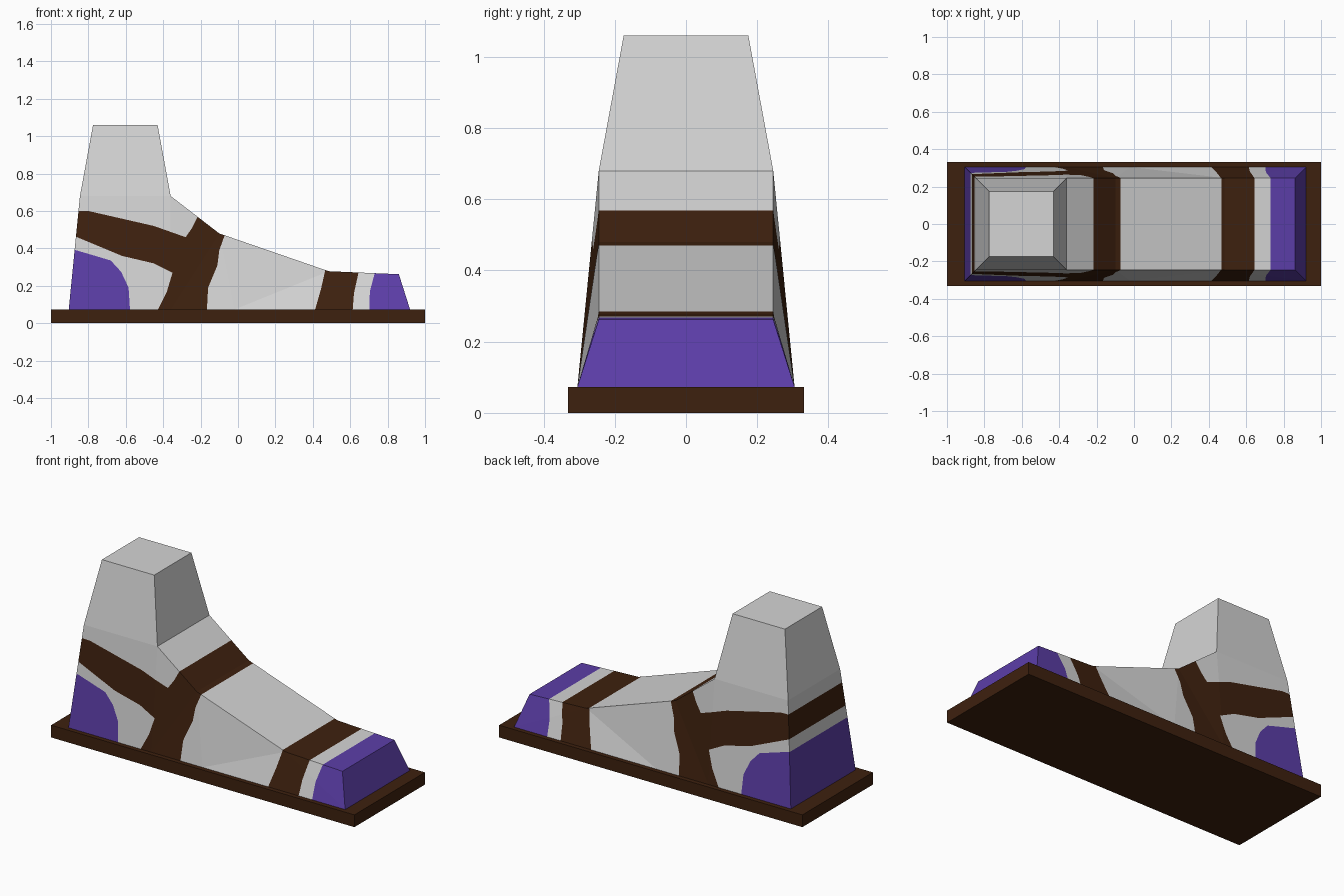
import bpy, bmesh
from mathutils import Vector

if "Cube" in bpy.data.objects:
    bpy.data.objects.remove(bpy.data.objects["Cube"])


def material(name, rgb):
    m = bpy.data.materials.new(name)
    m.diffuse_color = (*rgb, 1)
    m.use_nodes = True
    m.node_tree.nodes["Principled BSDF"].inputs["Base Color"].default_value = m.diffuse_color
    return m


GREY = material("light grey", (0.66, 0.66, 0.66))
BROWN = material("dark brown", (0.048, 0.015, 0.0045))
PURPLE = material("purple", (0.107, 0.048, 0.392))
SOLE_Z = 0.073


def finish(bm, name, mats):
    me = bpy.data.meshes.new(name)
    bm.to_mesh(me)
    bm.free()
    for m in mats:
        me.materials.append(m)
    ob = bpy.data.objects.new(name, me)
    bpy.context.collection.objects.link(ob)
    return ob


# Flat sole slab
bm = bmesh.new()
bmesh.ops.create_cube(bm, size=1)
for v in bm.verts:
    v.co = (v.co.x * 2, v.co.y * 0.664, (v.co.z + 0.5) * SOLE_Z)
finish(bm, "sole", [BROWN])

# Foot and ankle: bottom rim, upper crease line and ankle top, on both sides
lower = [(x, SOLE_Z) for x in (-0.905, -0.36, -0.02, 0.40, 0.92)]
upper = [(-0.845, 0.68), (-0.36, 0.68), (-0.10, 0.48), (0.485, 0.278), (0.86, 0.262)]
ankle = [(-0.775, 1.06), (-0.43, 1.06)]

bm = bmesh.new()


def line(points, half_width, side):
    return [bm.verts.new((x, side * half_width, z)) for x, z in points]


sides = [(line(lower, 0.305, s), line(upper, 0.245, s), line(ankle, 0.175, s)) for s in (-1, 1)]
for lo, up, an in sides:
    for i in range(4):
        bm.faces.new((lo[i], lo[i + 1], up[i + 1], up[i]))
    bm.faces.new((up[0], up[1], an[1], an[0]))
(lo, up, an), (lo2, up2, an2) = sides
for i in range(1, 4):                                     # instep and toe top
    bm.faces.new((up[i], up[i + 1], up2[i + 1], up2[i]))
for a, b, c, d in ((lo[0], up[0], up2[0], lo2[0]), (lo[4], up[4], up2[4], lo2[4]),
                   (up[0], an[0], an2[0], up2[0]), (up[1], an[1], an2[1], up2[1]),
                   (an[0], an[1], an2[1], an2[0])):       # heel, toe, ankle ends
    bm.faces.new((a, b, c, d))
bmesh.ops.recalc_face_normals(bm, faces=bm.faces[:])
bmesh.ops.triangulate(bm, faces=bm.faces[:])

# Colour regions as side-view outlines (material index, outline)
regions = [
    # heel patch
    (2, [(-1.0, 0.40), (-0.865, 0.39), (-0.78, 0.365), (-0.68, 0.335), (-0.625, 0.275),
         (-0.585, 0.19), (-0.573, 0.0), (-1.0, 0.0)]),
    # heel strap joined to instep strap
    (1, [(-1.0, 0.605), (-0.80, 0.60), (-0.45, 0.52), (-0.28, 0.46), (-0.245, 0.51),
         (-0.20, 0.60), (-0.05, 0.53), (-0.10, 0.39), (-0.11, 0.31), (-0.16, 0.19),
         (-0.17, 0.0), (-0.45, 0.03), (-0.38, 0.17), (-0.35, 0.27), (-0.45, 0.32),
         (-0.62, 0.36), (-0.865, 0.462), (-1.0, 0.50)]),
    # toe strap
    (1, [(0.40, 0.03), (0.443, 0.18), (0.475, 0.32), (0.655, 0.32), (0.62, 0.16), (0.61, 0.03)]),
    # toe cap
    (2, [(0.70, 0.0), (0.705, 0.17), (0.745, 0.32), (1.1, 0.32), (1.1, 0.0)]),
]


def inside(x, z, poly):
    hit = False
    for (x1, z1), (x2, z2) in zip(poly, poly[1:] + poly[:1]):
        if (z1 > z) != (z2 > z) and x < x1 + (z - z1) * (x2 - x1) / (z2 - z1):
            hit = not hit
    return hit


# Cut the surface along every outline edge, then colour faces by region
for _, poly in regions:
    for (x1, z1), (x2, z2) in zip(poly, poly[1:] + poly[:1]):
        bmesh.ops.bisect_plane(bm, geom=bm.verts[:] + bm.edges[:] + bm.faces[:], dist=1e-5,
                               plane_co=(x1, 0, z1),
                               plane_no=Vector((z1 - z2, 0, x2 - x1)).normalized())
for f in bm.faces:
    c = f.calc_center_median()
    for index, poly in regions:
        if inside(c.x, c.z, poly):
            f.material_index = index

# Merge the leftover cuts inside each colour
bmesh.ops.dissolve_limit(bm, angle_limit=0.005, verts=bm.verts[:], edges=bm.edges[:],
                         delimit={'MATERIAL'})
finish(bm, "foot", [GREY, BROWN, PURPLE])
